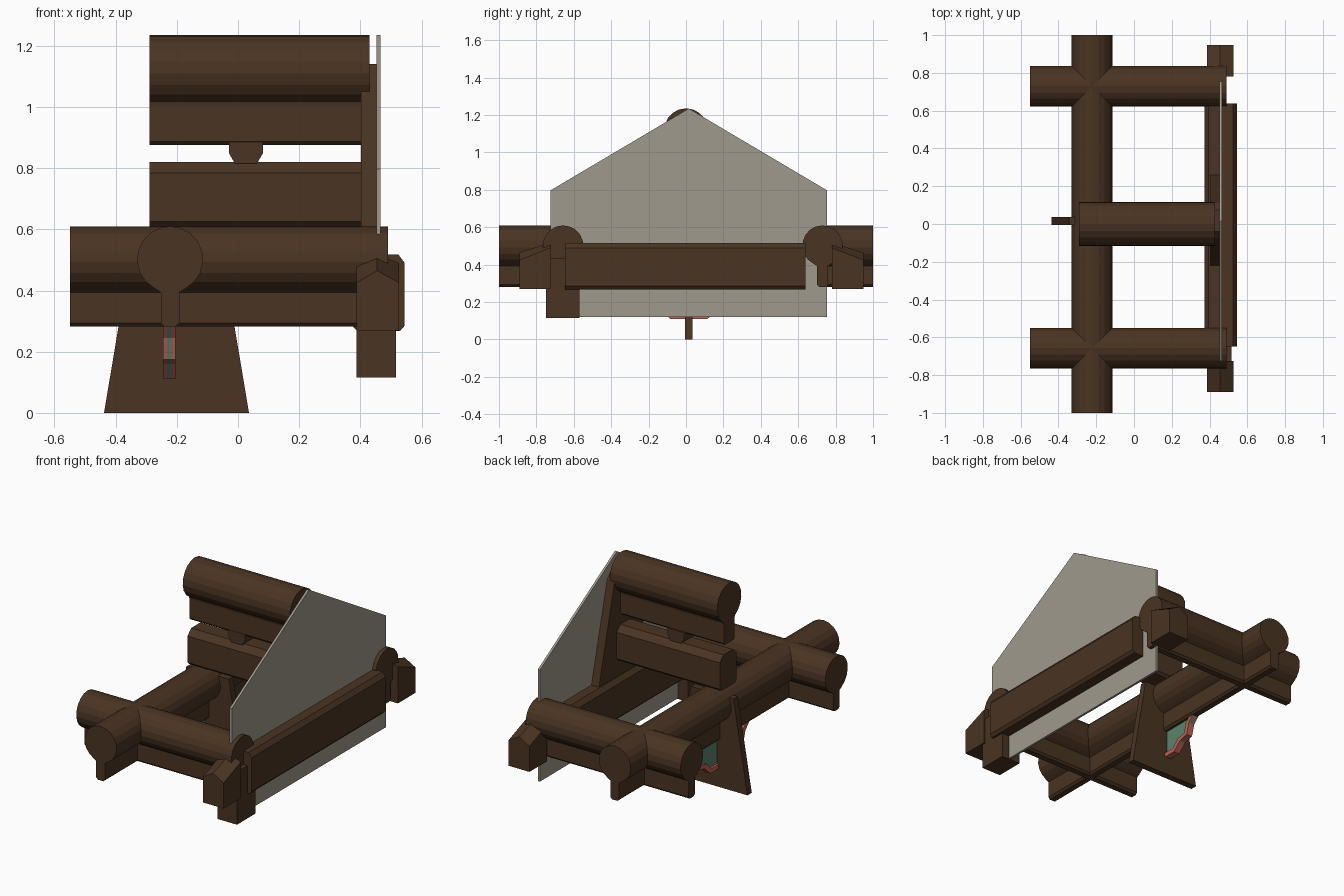
import bpy, bmesh, math
from mathutils import Vector

if "Cube" in bpy.data.objects:
    bpy.data.objects.remove(bpy.data.objects["Cube"])


def material(name, rgb):
    m = bpy.data.materials.new(name)
    m.diffuse_color = (*rgb, 1)
    m.use_nodes = True
    m.node_tree.nodes["Principled BSDF"].inputs["Base Color"].default_value = m.diffuse_color
    return m


WOOD = material("dark wood", (0.068, 0.034, 0.016))
GREY = material("pale grey", (0.35, 0.32, 0.265))
GREEN = material("dull green", (0.10, 0.23, 0.16))
RED = material("coral red", (0.52, 0.12, 0.085))


def prism(name, axis, profile, a, b, mat=WOOD, end_a=None, end_b=None):
    """Extrude a profile along x (points are y,z) or along y (points are x,z)."""
    def place(p, t):
        return Vector((t, p[0], p[1])) if axis == 'x' else Vector((p[0], t, p[1]))
    bm = bmesh.new()
    va = [bm.verts.new(place(p, a)) for p in (end_a or profile)]
    vb = [bm.verts.new(place(p, b)) for p in (end_b or profile)]
    n = len(va)
    bm.faces.new(va)
    bm.faces.new(vb[::-1])
    for i in range(n):
        j = (i + 1) % n
        bm.faces.new((va[i], vb[i], vb[j], va[j]))
    bmesh.ops.recalc_face_normals(bm, faces=bm.faces)
    me = bpy.data.meshes.new(name)
    bm.to_mesh(me)
    bm.free()
    me.materials.append(mat)
    ob = bpy.data.objects.new(name, me)
    bpy.context.collection.objects.link(ob)
    return ob


def keyhole(c, zc, r, half, bottom, gap=28, n=16):
    """Round log section with a narrow keel hanging below it."""
    pts = []
    for i in range(n + 1):
        t = math.radians(-90 + gap + (360 - 2 * gap) * i / n)
        pts.append((c + r * math.cos(t), zc + r * math.sin(t)))
    k = 0.012
    pts += [(c - half, zc - r), (c - half, bottom + k), (c - half + k, bottom),
            (c + half - k, bottom), (c + half, bottom + k), (c + half, zc - r)]
    return pts


# crossed base logs
prism("cross_log", 'y', keyhole(-0.222, 0.502, 0.108, 0.03, 0.282), -1, 1)
for name, y in (("front_side_log", -0.657), ("back_side_log", 0.73)):
    prism(name, 'x', keyhole(y, 0.502, 0.108, 0.03, 0.282), -0.55, 0.49)

# ridge log with its keel, lower rail and the peg between them
prism("ridge_log", 'x', keyhole(0, 1.12, 0.116, 0.052, 0.875), -0.29, 0.43)
prism("lower_rail", 'x', [(-0.055, 0.61), (0.075, 0.61), (0.09, 0.625), (0.09, 0.785),
                          (0.055, 0.82), (-0.035, 0.82), (-0.07, 0.785), (-0.07, 0.625)],
      -0.29, 0.405)
prism("peg", 'y', [(-0.01, 0.815), (0.062, 0.815), (0.082, 0.85), (0.082, 0.885),
                   (-0.03, 0.885), (-0.03, 0.85)], -0.05, 0.06)

# tapered post behind the gable
prism("gable_post", 'x', [(-0.225, 0.5), (0.265, 0.5), (0.11, 1.1), (0.075, 1.14),
                          (-0.04, 1.14), (-0.08, 1.1)], 0.402, 0.453)

# gable panel
prism("gable_panel", 'x', [(-0.725, 0.12), (0.755, 0.12), (0.755, 0.797),
                           (0.015, 1.235), (-0.725, 0.797)], 0.452, 0.466, GREY)

# long beam under the gable
beam = [(0.39, 0.268), (0.53, 0.268), (0.545, 0.285), (0.545, 0.49), (0.525, 0.517),
        (0.395, 0.517), (0.372, 0.49), (0.372, 0.285)]
prism("gable_beam", 'y', beam, -0.648, 0.638)

# beam end stubs, tapering outwards
inner = [(0.387, 0.27), (0.527, 0.27), (0.527, 0.49), (0.455, 0.518), (0.387, 0.49)]
outer = [(0.387, 0.27), (0.527, 0.27), (0.527, 0.425), (0.455, 0.465), (0.387, 0.425)]
prism("front_stub", 'y', inner, -0.89, -0.725, end_a=outer)
prism("back_stub", 'y', inner, 0.78, 0.948, end_b=outer)
prism("corner_block", 'y', [(0.387, 0.115), (0.517, 0.115), (0.517, 0.435), (0.387, 0.435)],
      -0.748, -0.57)

# foot board through the cross log
prism("foot_board", 'y', [(-0.438, 0), (0.036, 0), (-0.058, 0.56), (-0.344, 0.56)],
      -0.005, 0.036)

# hanging shield with a red rim along its stepped lower edge
half = [(0.285, 0.30), (0.235, 0.245), (0.215, 0.175), (0.155, 0.16), (0.10, 0.11)]
C = 0.015
edge = [(C + y, z) for y, z in half] + [(C - y, z) for y, z in reversed(half)]
prism("shield", 'x', edge, -0.232, -0.218, GREEN)
centre = Vector((C, 0.34))
for i in range(len(edge) - 1):
    p, q = Vector(edge[i]), Vector(edge[i + 1])
    p2, q2 = (v + (centre - v).normalized() * 0.03 for v in (p, q))
    prism("shield_rim", 'x', [tuple(v) for v in (p, q, q2, p2)], -0.245, -0.205, RED)
